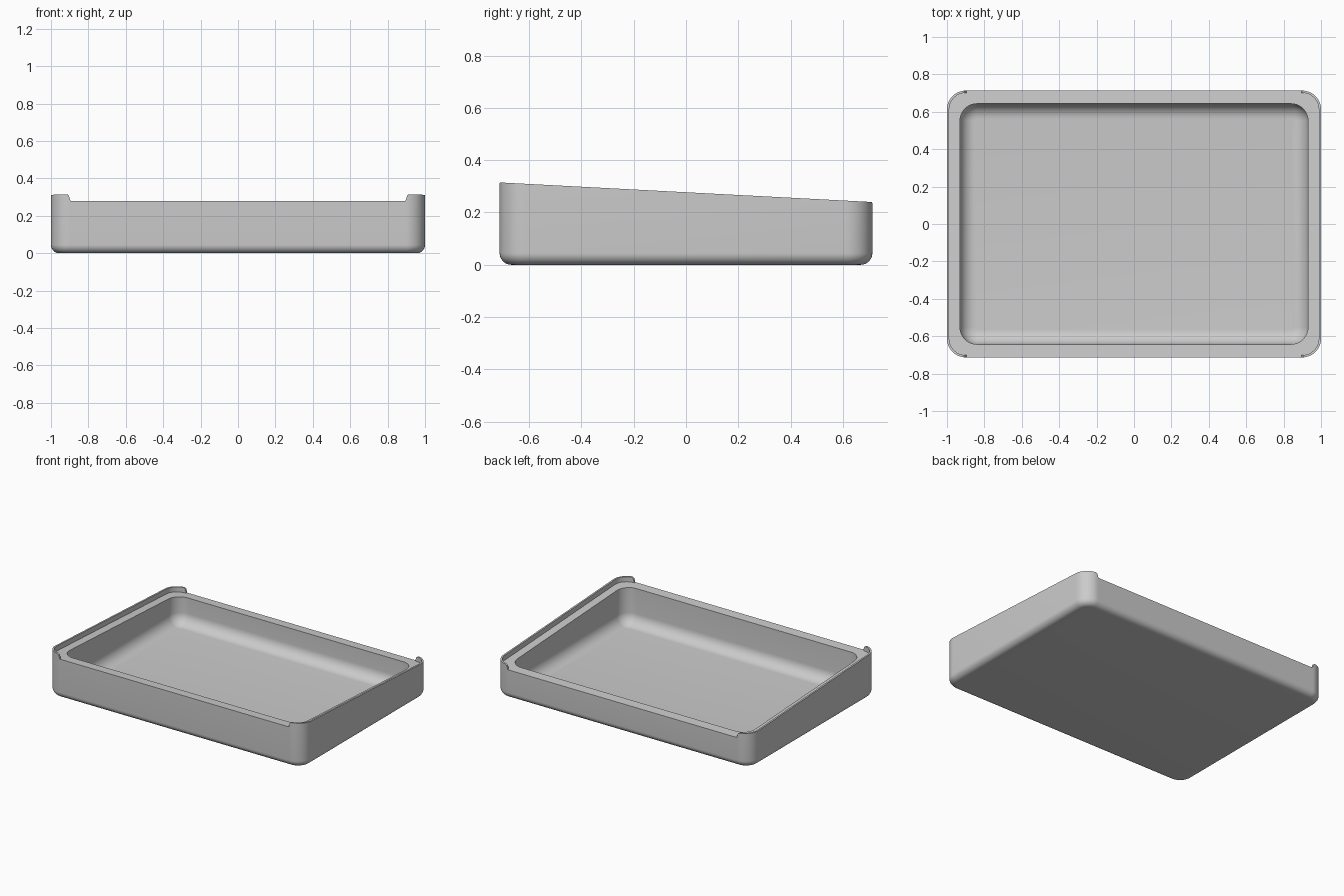
import bpy, bmesh, math

if "Cube" in bpy.data.objects:
    bpy.data.objects.remove(bpy.data.objects["Cube"])

HX, HY, R = 1.0, 0.713, 0.1          # outer half sizes and corner radius
LIP_T, LIP_H = 0.012, 0.035          # thin raised lip
WALL, FLOOR = 0.07, 0.02             # wall and floor thickness
FOOT, COVE = 0.045, 0.08             # outer and inner bottom fillets
SEG = 10

# corner angles from the side (0) to the front/back (90), denser near the notch
ANGLES = [0, 8, 16, 24, 32, 40, 48, 56, 64, 72, 78.5, 81, 84, 87, 90]


def quadrant(inset, r):
    """Corner points of a rounded rectangle plus one point past the notch."""
    cx, cy = HX - inset - r, HY - inset - r
    pts = [(cx + r * math.cos(math.radians(a)), cy + r * math.sin(math.radians(a))) for a in ANGLES]
    return pts + [(cx - 0.004, cy + r)]


def outline(inset, r):
    q = quadrant(inset, r)
    return (q + [(-x, y) for x, y in reversed(q)]
            + [(-x, -y) for x, y in q] + [(x, -y) for x, y in reversed(q)])


def top_z(y):
    return 0.2775 - 0.0375 * y / HY


def lip_height(x):
    """Lip is full height at the corners and rounds off at the front and back notches."""
    d = HX - R + 0.02 - abs(x)
    if d <= 0:
        return LIP_H
    if d > 0.0205:
        return 0.0
    return LIP_H - 0.02 + math.sqrt(max(0.0, 0.0004 - d * d))


bm = bmesh.new()
rings = []


def add_ring(inset, r, z):
    """z is a height or a function of (column, y)."""
    ring = []
    for i, (x, y) in enumerate(outline(inset, r)):
        ring.append(bm.verts.new((x, y, z(i, y) if callable(z) else z)))
    rings.append(ring)


lip = [lip_height(x) for x, y in outline(0, R)]


def ledge(i, y):
    return top_z(y) - LIP_H


def lip_top(i, y):
    return ledge(i, y) + lip[i]


# outer bottom fillet and wall
for k in range(SEG + 1):
    a = math.pi / 2 * k / SEG
    d = FOOT * (1 - math.sin(a))
    add_ring(d, R - d, FOOT * (1 - math.cos(a)))
add_ring(0, R, lip_top)
# lip, ledge and cavity edge
add_ring(LIP_T, R - LIP_T, lip_top)
add_ring(LIP_T, R - LIP_T, ledge)
add_ring(WALL, 0.09, ledge)
# cavity wall and coved floor edge
for k in range(SEG + 1):
    a = math.pi / 2 * k / SEG
    d = COVE * (1 - math.cos(a))
    add_ring(WALL + d, 0.09 - d, FLOOR + COVE * (1 - math.sin(a)))

n = len(rings[0])
for a, b in zip(rings, rings[1:]):
    for i in range(n):
        j = (i + 1) % n
        bm.faces.new((a[i], a[j], b[j], b[i]))
bm.faces.new(list(reversed(rings[0])))
bm.faces.new(rings[-1])
bmesh.ops.remove_doubles(bm, verts=bm.verts[:], dist=0.00005)
bmesh.ops.recalc_face_normals(bm, faces=bm.faces[:])

mesh = bpy.data.meshes.new("tray")
bm.to_mesh(mesh)
bm.free()
tray = bpy.data.objects.new("tray", mesh)
bpy.context.collection.objects.link(tray)

grey = bpy.data.materials.new("grey")
grey.diffuse_color = (0.6, 0.6, 0.6, 1)
grey.use_nodes = True
grey.node_tree.nodes["Principled BSDF"].inputs["Base Color"].default_value = grey.diffuse_color
mesh.materials.append(grey)

bpy.context.view_layer.objects.active = tray
tray.select_set(True)
bpy.ops.object.shade_smooth_by_angle(angle=math.radians(30))
